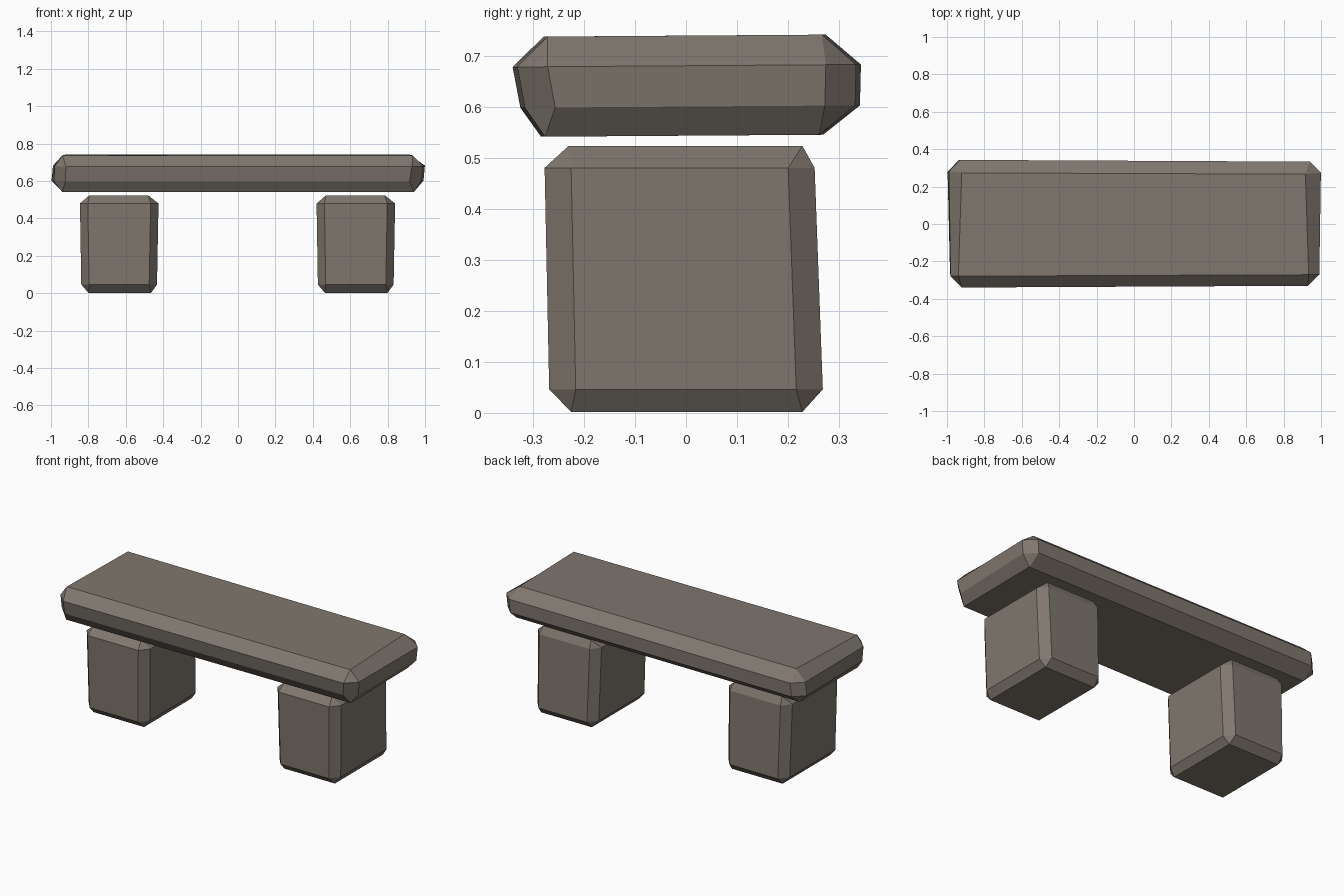
import bpy
import bmesh

if "Cube" in bpy.data.objects:
    bpy.data.objects.remove(bpy.data.objects["Cube"])

stone = bpy.data.materials.new("warm grey stone")
stone.diffuse_color = (0.215, 0.185, 0.157, 1.0)
stone.use_nodes = True
stone.node_tree.nodes["Principled BSDF"].inputs["Base Color"].default_value = stone.diffuse_color


def hewn_block(name, levels, chamfer, x_pos=0.0, y_taper=0.0, tilt=0.0):
    """Chamfered block from four levels: (z, x0, x1, y0, y1, x_taper).
    The end levels are rectangles, the two middle levels are octagons."""
    bm = bmesh.new()
    rings = []
    for i, (z, x0, x1, y0, y1, taper) in enumerate(levels):
        cx, cy = chamfer if i in (1, 2) else (0, 0)
        if i in (1, 2):
            pts = [(x0, y0 + cy), (x0 + cx, y0), (x1 - cx, y0), (x1, y0 + cy),
                   (x1, y1 - cy), (x1 - cx, y1), (x0 + cx, y1), (x0, y1 - cy)]
        else:
            pts = [(x0, y0), (x1, y0), (x1, y1), (x0, y1)]
        rings.append([bm.verts.new((x_pos + x * (1 + taper * y),
                                    y * (1 + y_taper * x),
                                    z + tilt * y)) for x, y in pts])
    bottom, low, high, top = rings
    bm.faces.new(bottom[::-1])
    bm.faces.new(top)
    # side band
    for k in range(8):
        n = (k + 1) % 8
        bm.faces.new((low[k], low[n], high[n], high[k]))
    # chamfers and corner facets towards both ends
    for k in range(4):
        n = (k + 1) % 4
        a, b, c = 2 * k, 2 * k + 1, (2 * k + 2) % 8
        bm.faces.new((bottom[k], bottom[n], low[c], low[b]))
        bm.faces.new((high[b], high[c], top[n], top[k]))
        bm.faces.new((bottom[k], low[b], low[a]))
        bm.faces.new((high[a], high[b], top[k]))
    bmesh.ops.recalc_face_normals(bm, faces=bm.faces)
    mesh = bpy.data.meshes.new(name)
    bm.to_mesh(mesh)
    bm.free()
    mesh.materials.append(stone)
    obj = bpy.data.objects.new(name, mesh)
    bpy.context.collection.objects.link(obj)
    return obj


# Seat slab, slightly uneven
hewn_block("seat", [
    (0.543, -0.94, 0.94, -0.28, 0.265, 0.0),
    (0.600, -0.99, 0.985, -0.32, 0.336, 0.025),
    (0.680, -0.985, 0.995, -0.335, 0.338, 0.015),
    (0.739, -0.93, 0.925, -0.275, 0.27, -0.035),
], (0.06, 0.06), y_taper=-0.015, tilt=0.007)

# Two matching support blocks
for side, x in (("left", -0.635), ("right", 0.63)):
    hewn_block(side + "_support", [
        (0.002, -0.165, 0.17, -0.225, 0.228, 0.0),
        (0.046, -0.203, 0.202, -0.268, 0.268, 0.0),
        (0.480, -0.210, 0.210, -0.277, 0.252, 0.0),
        (0.523, -0.160, 0.155, -0.230, 0.228, 0.0),
    ], (0.042, 0.052), x_pos=x)
